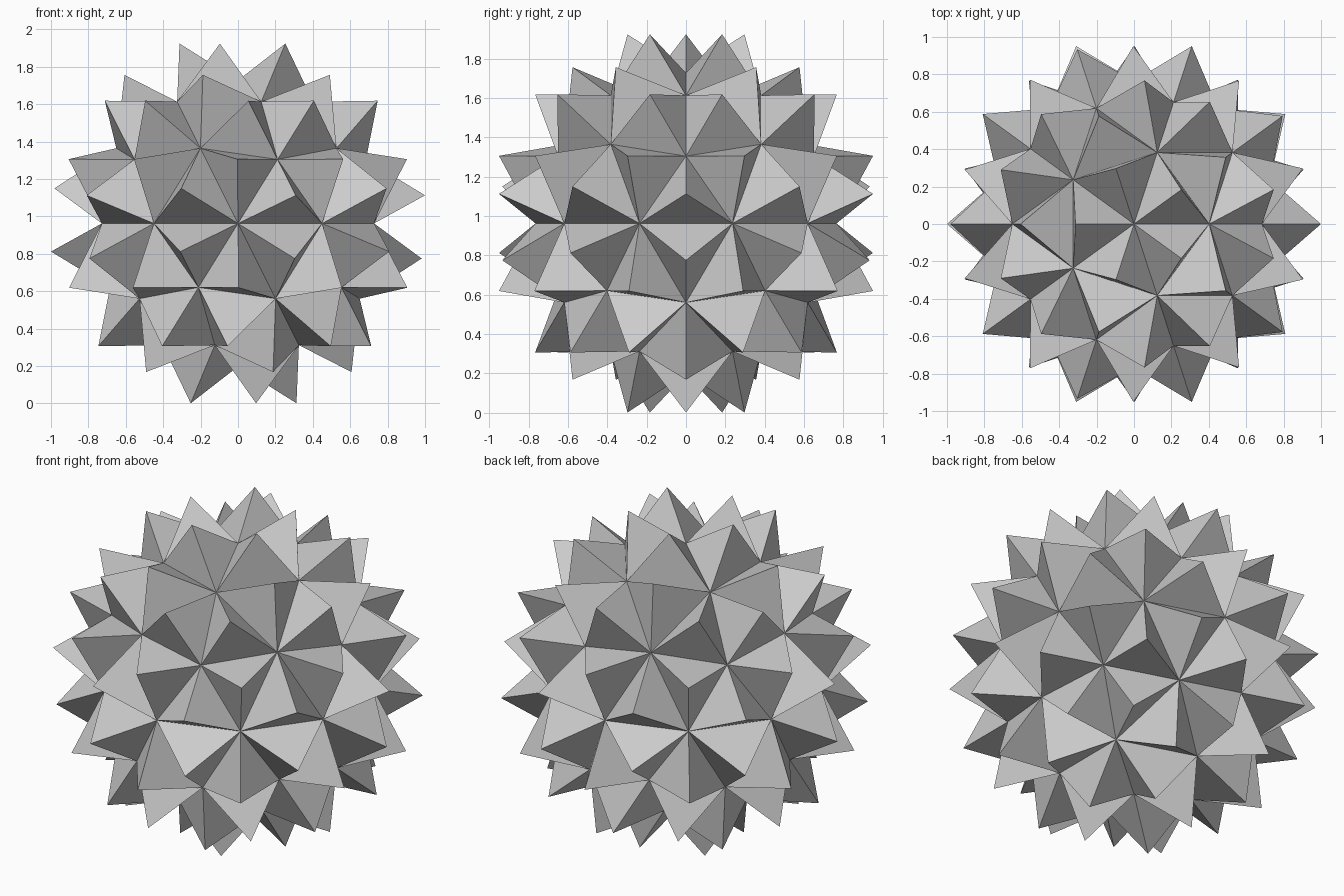
import bpy
import bmesh

cube = bpy.data.objects.get("Cube")
if cube:
    bpy.data.objects.remove(cube, do_unlink=True)

CORE_RADIUS = 0.765
CENTRE_Z = 0.9625
SPIKE_CORNER = 0.289   # spikes on the narrower triangles
SPIKE_MIDDLE = 0.285   # spikes on the equilateral triangles

# Plain grey material
grey = bpy.data.materials.new("grey")
grey.use_nodes = True
colour = (0.6, 0.6, 0.6, 1.0)
grey.diffuse_color = colour
grey.node_tree.nodes["Principled BSDF"].inputs["Base Color"].default_value = colour

# Faceted core ball
bm = bmesh.new()
bmesh.ops.create_icosphere(bm, subdivisions=2, radius=CORE_RADIUS)
bm.normal_update()

# Raise a three-sided spike on every facet
for face in list(bm.faces):
    lengths = [e.calc_length() for e in face.edges]
    equilateral = max(lengths) - min(lengths) < 0.01
    height = SPIKE_MIDDLE if equilateral else SPIKE_CORNER
    tip_at = face.calc_center_median() + face.normal * height
    tip = bmesh.ops.poke(bm, faces=[face])["verts"][0]
    tip.co = tip_at

# Rest the lowest tips on the ground
bmesh.ops.translate(bm, verts=bm.verts, vec=(0, 0, CENTRE_Z))
bmesh.ops.recalc_face_normals(bm, faces=bm.faces)

mesh = bpy.data.meshes.new("spiky_ball")
bm.to_mesh(mesh)
bm.free()
mesh.materials.append(grey)
ball = bpy.data.objects.new("spiky_ball", mesh)
bpy.context.collection.objects.link(ball)
